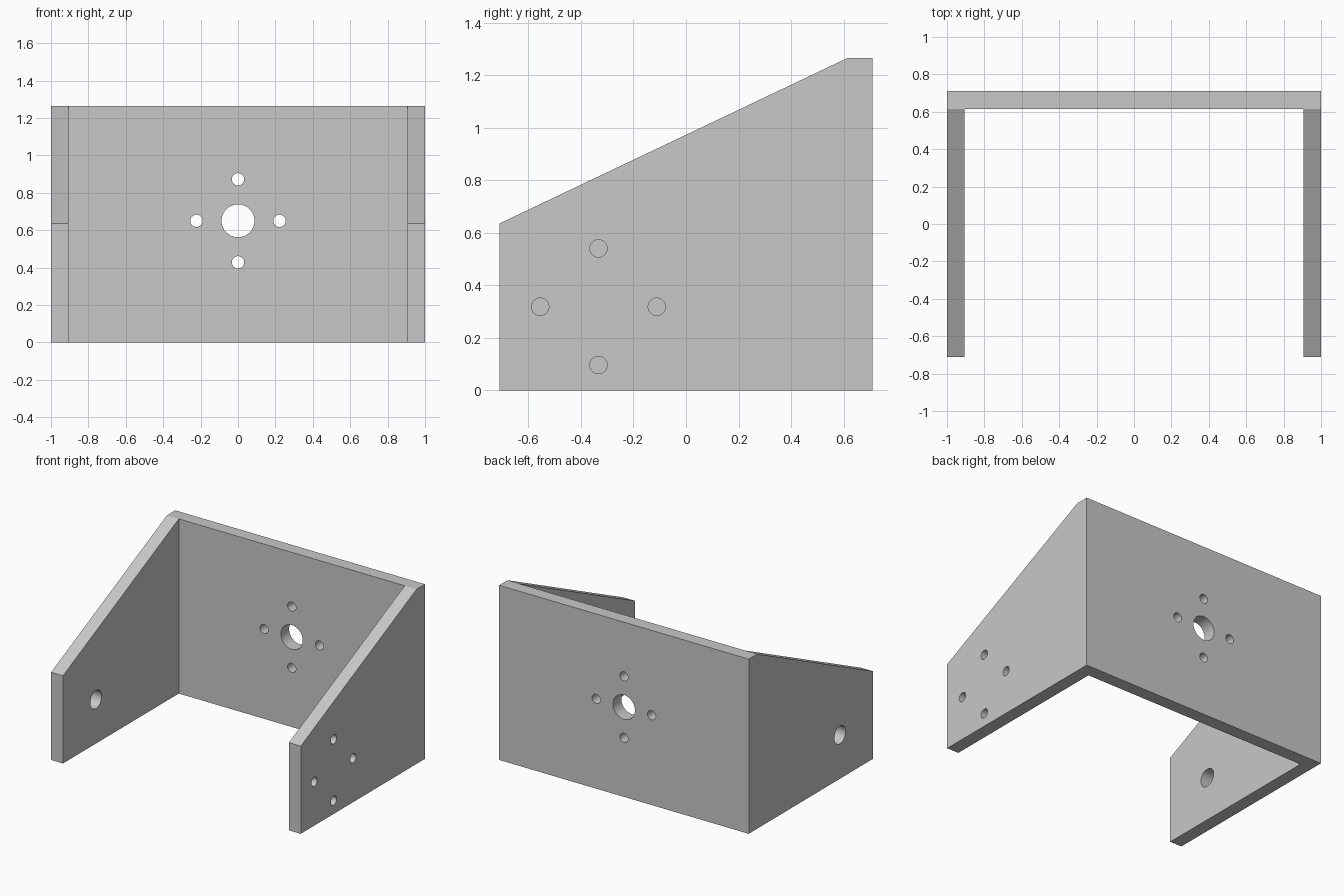
import bpy
import bmesh
import math
from mathutils import Matrix, Vector

if "Cube" in bpy.data.objects:
    bpy.data.objects.remove(bpy.data.objects["Cube"], do_unlink=True)

HALF_W, HALF_D, HEIGHT = 1.0, 0.71, 1.265
FRONT_H = 0.635
WALL = 0.095

grey = bpy.data.materials.new("light grey")
grey.use_nodes = True
colour = (0.58, 0.58, 0.58, 1)
grey.diffuse_color = colour
grey.node_tree.nodes["Principled BSDF"].inputs["Base Color"].default_value = colour


def make_object(name, bm):
    bmesh.ops.recalc_face_normals(bm, faces=bm.faces)
    mesh = bpy.data.meshes.new(name)
    bm.to_mesh(mesh)
    bm.free()
    mesh.materials.append(grey)
    obj = bpy.data.objects.new(name, mesh)
    bpy.context.collection.objects.link(obj)
    return obj


def add_hole(bm, centre, radius, axis):
    turn = Matrix.Rotation(math.pi / 2, 4, "Y" if axis == "X" else "X")
    bmesh.ops.create_cone(bm, cap_ends=True, segments=48, radius1=radius,
                          radius2=radius, depth=WALL * 3,
                          matrix=Matrix.Translation(centre) @ turn)


def add_bolt_circle(bm, centre, spread, radius, axis):
    side = Vector((0, 1, 0)) if axis == "X" else Vector((1, 0, 0))
    for offset in (side, -side, Vector((0, 0, 1)), Vector((0, 0, -1))):
        add_hole(bm, Vector(centre) + offset * spread, radius, axis)


def cut(target, cutter):
    cutter.hide_render = True
    mod = target.modifiers.new("cut", "BOOLEAN")
    mod.operation = "DIFFERENCE"
    mod.solver = "EXACT"
    mod.object = cutter
    bpy.context.view_layer.objects.active = target
    bpy.ops.object.modifier_apply(modifier=mod.name)
    bpy.data.objects.remove(cutter, do_unlink=True)


# Bracket body: sloped side profile swept across the width
profile = [(-HALF_D, 0), (HALF_D, 0), (HALF_D, HEIGHT),
           (HALF_D - WALL, HEIGHT), (-HALF_D, FRONT_H)]
bm = bmesh.new()
face = bm.faces.new([bm.verts.new((-HALF_W, y, z)) for y, z in profile])
swept = bmesh.ops.extrude_face_region(bm, geom=[face])["geom"]
bmesh.ops.translate(bm, vec=(2 * HALF_W, 0, 0),
                    verts=[v for v in swept if isinstance(v, bmesh.types.BMVert)])
bracket = make_object("mounting_bracket", bm)

# Open space between the two side plates
bm = bmesh.new()
bmesh.ops.create_cube(bm, size=1)
bmesh.ops.scale(bm, vec=(2 * (HALF_W - WALL), 2, 3), verts=bm.verts)
bmesh.ops.translate(bm, vec=(0, HALF_D - WALL - 1, HEIGHT / 2), verts=bm.verts)
cut(bracket, make_object("inner_space_cutter", bm))

# Holes: back plate, left plate with bolt circle, right plate with one bore
bm = bmesh.new()
wall_y = HALF_D - WALL / 2
wall_x = HALF_W - WALL / 2
add_hole(bm, (0, wall_y, 0.65), 0.088, "Y")
add_bolt_circle(bm, (0, wall_y, 0.65), 0.222, 0.033, "Y")
add_bolt_circle(bm, (wall_x, -0.333, 0.318), 0.222, 0.033, "X")
add_hole(bm, (-wall_x, -0.333, 0.318), 0.065, "X")
cut(bracket, make_object("hole_cutter", bm))

# Smooth hole walls, sharp plate edges
bpy.ops.object.select_all(action="DESELECT")
bracket.select_set(True)
bpy.context.view_layer.objects.active = bracket
bpy.ops.object.shade_smooth_by_angle(angle=math.radians(20))
